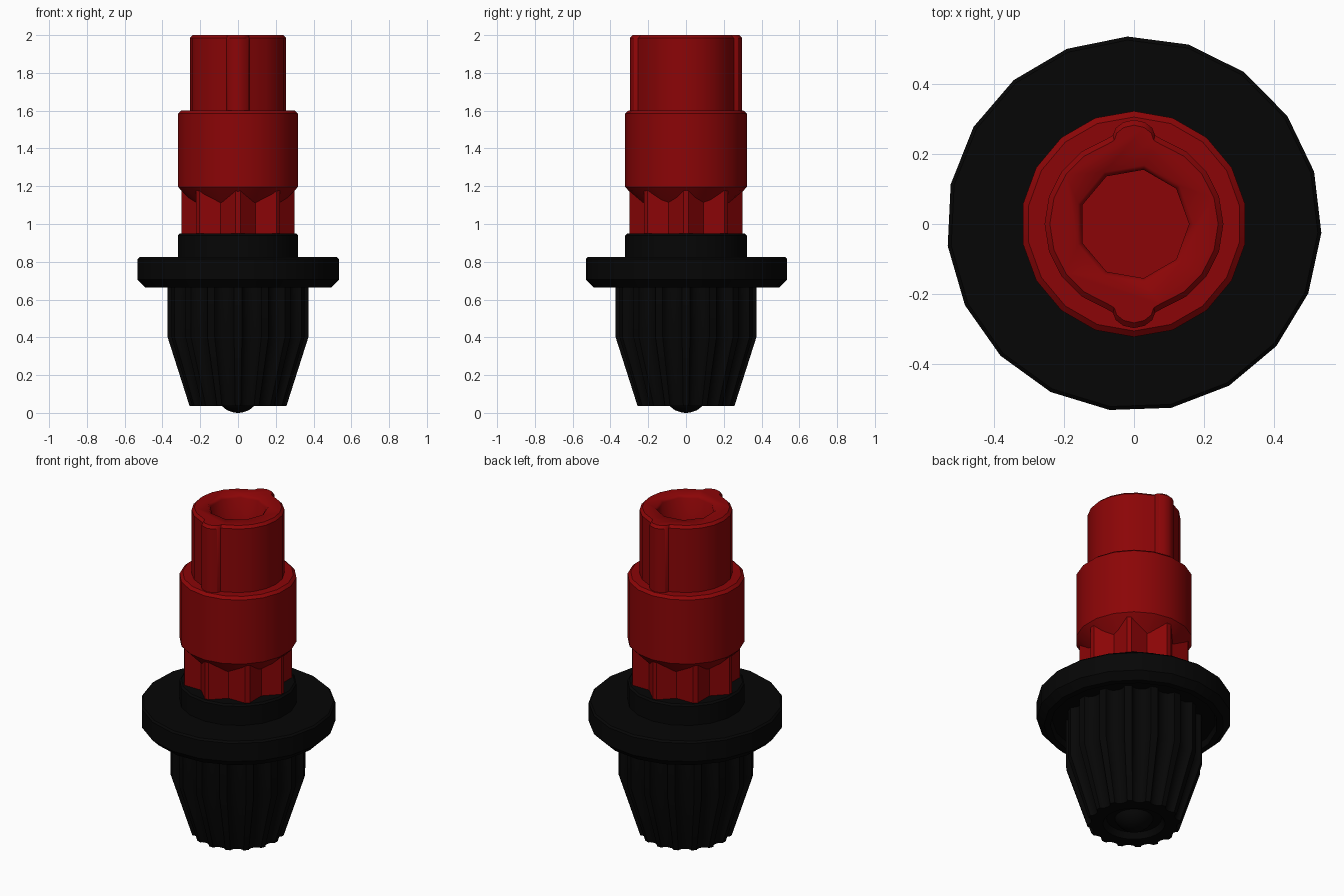
import bpy, bmesh, math
from math import sin, cos, radians, pi

if "Cube" in bpy.data.objects:
    bpy.data.objects.remove(bpy.data.objects["Cube"])


def material(name, rgb):
    m = bpy.data.materials.new(name)
    m.diffuse_color = (*rgb, 1)
    m.use_nodes = True
    m.node_tree.nodes["Principled BSDF"].inputs["Base Color"].default_value = m.diffuse_color
    return m


RED = material("red plastic", (0.26, 0.0015, 0.002))
BLACK = material("black plastic", (0.0018, 0.0018, 0.0018))


def circle(r, z, n, start=90):
    a0 = radians(start)
    return [(r * cos(a0 + 2 * pi * i / n), r * sin(a0 + 2 * pi * i / n), z) for i in range(n)]


def loft(name, rings, mat, smooth=30):
    """Skin a stack of equal-count rings and cap both ends."""
    bm = bmesh.new()
    loops = [[bm.verts.new(p) for p in ring] for ring in rings]
    n = len(loops[0])
    for a, b in zip(loops, loops[1:]):
        for i in range(n):
            j = (i + 1) % n
            bm.faces.new((a[i], a[j], b[j], b[i]))
    bm.faces.new(loops[0])
    bm.faces.new(loops[-1])
    bmesh.ops.recalc_face_normals(bm, faces=bm.faces)
    mesh = bpy.data.meshes.new(name)
    bm.to_mesh(mesh)
    bm.free()
    mesh.materials.append(mat)
    ob = bpy.data.objects.new(name, mesh)
    bpy.context.collection.objects.link(ob)
    bpy.ops.object.select_all(action='DESELECT')
    ob.select_set(True)
    bpy.context.view_layer.objects.active = ob
    if smooth:
        bpy.ops.object.shade_smooth_by_angle(angle=radians(smooth))
    return ob


def lathe(name, profile, n, mat, start=90, smooth=30):
    return loft(name, [circle(r, z, n, start) for r, z in profile], mat, smooth)


# Fluted grip: sixteen narrow ribs with rounded grooves, hollow at the bottom
def flutes(r, depth, z):
    shape = [(-3.2, 0), (3.2, 0), (4.5, .5), (7, .85), (11.25, 1), (15.5, .85), (18, .5)]
    pts = []
    for k in range(16):
        for a, d in shape:
            t = radians(22.5 * k + a)
            pts.append(((r - depth * d) * cos(t), (r - depth * d) * sin(t), z))
    return pts


loft("fluted_grip", [
    flutes(0.373, 0.04, 0.74), flutes(0.373, 0.04, 0.40), flutes(0.257, 0.022, 0.037),
    circle(0.17, 0.037, 112, -3.2), circle(0.15, 0.07, 112, -3.2)], BLACK)

# Rounded pip under the grip
lathe("bottom_pip", [(0.11, 0.08), (0.10, 0.055), (0.085, 0.035), (0.06, 0.015),
                     (0.03, 0.004), (0.006, 0.0)], 18, BLACK)

# Wide flange with a recessed underside, and the collar on top of it
lathe("flange", [(0.30, 0.70), (0.45, 0.70), (0.46, 0.665), (0.495, 0.665), (0.535, 0.705),
                 (0.535, 0.815), (0.525, 0.825), (0.30, 0.825)], 19, BLACK, 92)
lathe("flange_collar", [(0.322, 0.80), (0.322, 0.94), (0.312, 0.95)], 18, BLACK)


# Eight-pointed splined neck
def star(z):
    pts = []
    for k in range(8):
        for a, r in ((-2.5, 0.30), (2.5, 0.30), (22.5, 0.24)):
            t = radians(45 * k + a)
            pts.append((r * cos(t), r * sin(t), z))
    return pts


loft("splined_neck", [star(0.94), star(1.19)], RED, 0)

# Collar with a conical underside
lathe("upper_collar", [(0.22, 1.09), (0.312, 1.185), (0.322, 1.197), (0.322, 1.585),
                       (0.305, 1.60)], 18, RED)

# Keyed tube: round with a ridge at front and back
ridge = [(0.078, 0.243), (0.06, 0.253), (0.052, 0.274), (0.031, 0.29), (0, 0.297)]


def keyed(inset, z):
    half = [(0.255 * cos(radians(a)), 0.255 * sin(radians(a))) for a in (0, 18, 36, 54)] + ridge
    quarter = half + [(-x, y) for x, y in half[-2::-1]]
    full = quarter + [(-x, -y) for x, y in quarter[1:-1]]
    return [(x * (1 - inset / math.hypot(x, y)), y * (1 - inset / math.hypot(x, y)), z)
            for x, y in full]


tube = loft("keyed_tube", [keyed(0, 1.55), keyed(0, 1.985), keyed(0.015, 2.0)], RED)

# Nine-sided bore with a chamfered mouth
cutter = lathe("bore_cutter", [(0.157, 1.61), (0.157, 1.985), (0.17, 2.0), (0.17, 2.1)],
               9, RED, 0, 42)
cutter.hide_render = True
cutter.display_type = 'WIRE'
mod = tube.modifiers.new("bore", 'BOOLEAN')
mod.operation = 'DIFFERENCE'
mod.solver = 'EXACT'
mod.object = cutter
